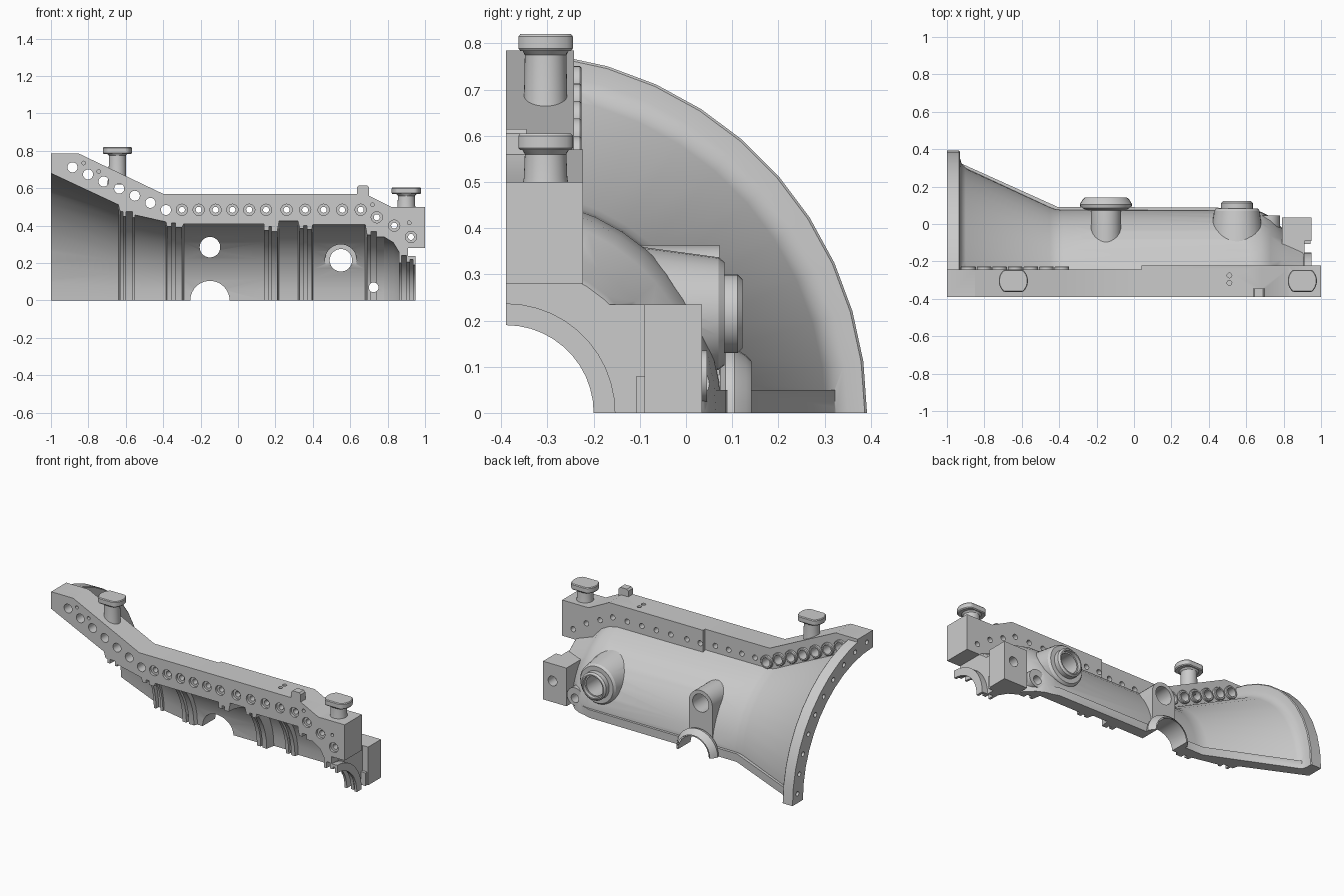
import bpy, bmesh
from math import sin, cos, pi

if "Cube" in bpy.data.objects:
    bpy.data.objects.remove(bpy.data.objects["Cube"])

AX = -0.39   # y of the casing centreline (z = 0)


def collection(name):
    c = bpy.data.collections.new(name)
    bpy.context.scene.collection.children.link(c)
    return c


ADD, CUT = collection("additions"), collection("cutters")


def finish(bm, name, col):
    bmesh.ops.recalc_face_normals(bm, faces=bm.faces)
    me = bpy.data.meshes.new(name)
    bm.to_mesh(me)
    bm.free()
    ob = bpy.data.objects.new(name, me)
    (col or bpy.context.scene.collection).objects.link(ob)
    ob.hide_render = col is not None
    return ob


def place(axis, a, b, d):
    """a, b lie in the section plane, d along the axis"""
    return {'x': (d, a, b), 'y': (a, d, b), 'z': (a, b, d)}[axis]


def loft(name, sections, col):
    bm = bmesh.new()
    rings = [[bm.verts.new(p) for p in s] for s in sections]
    n = len(rings[0])
    for r, s in zip(rings, rings[1:]):
        for i in range(n):
            bm.faces.new((r[i], r[(i + 1) % n], s[(i + 1) % n], s[i]))
    bm.faces.new(rings[0])
    bm.faces.new(rings[-1])
    return finish(bm, name, col)


def lathe(name, axis, a, b, profile, col, n=32):
    return loft(name, [[place(axis, a + r * cos(2 * pi * i / n), b + r * sin(2 * pi * i / n), d)
                        for i in range(n)] for d, r in profile], col)


def cyl(name, axis, a, b, r, d0, d1, col, n=24):
    return lathe(name, axis, a, b, [(d0, r), (d1, r)], col, n)


def prism(name, axis, poly, d0, d1, col):
    return loft(name, [[place(axis, a, b, d) for a, b in poly] for d in (d0, d1)], col)


def box(name, x0, x1, y0, y1, z0, z1, col):
    return prism(name, 'z', [(x0, y0), (x1, y0), (x1, y1), (x0, y1)], z0, z1, col)


# Outer shell with end ring
casing = lathe("turbine_casing_quarter", 'x', AX, 0, [
    (-1, .782), (-.935, .782), (-.93, .777), (-.93, .74), (-.922, .715), (-.9, .692),
    (-.45, .483), (-.42, .472), (-.38, .468), (.62, .466), (.68, .455), (.73, .43),
    (.79, .37), (.9, .335), (.91, .325)], None, 44)

# Split-line flange, with its thicker right half
prism("split_flange", 'y', [(-1, .785), (-.85, .785), (-.4, .57), (.68, .57), (.82, .5),
                            (.84, .5), (.84, .2), (.7, .3), (-.4, .3), (-1, .6)], AX, -.243, ADD)
prism("thick_flange", 'y', [(.04, .57), (.68, .57), (.82, .5), (1, .5), (1, .28),
                            (.84, .28), (.7, .3), (.04, .3)], AX, -.223, ADD)
prism("flange_nub", 'y', [(.635, .55), (.635, .605), (.645, .615), (.69, .615), (.70, .605),
                          (.70, .54)], AX, -.345, ADD)

# Lower edge strip
prism("lower_strip", 'z', [(-.95, .325), (-.92, .322), (-.41, .092), (.6, .086), (.68, .06), (.68, -.3),
                           (-.95, -.3)], 0, .05, ADD)

# Bearing block at the narrow end
box("bearing_block", .79, .912, AX, .035, 0, .235, ADD)
box("bearing_block_end", .9, .95, -.09, .035, 0, .235, ADD)
box("bearing_pad", .9, .943, -.107, -.05, 0, .08, ADD)
cyl("bearing_ring", 'x', AX, 0, .237, .9, .95, ADD, 44)
cyl("drain_boss", 'y', .725, .08, .055, -.3, .045, ADD)

# Port bosses on the back
slot = [(-.23, 0)] + [(-.15 - .08 * cos(pi * i / 16), .283 + .08 * sin(pi * i / 16))
                      for i in range(17)] + [(-.07, 0)]
prism("tall_port_boss", 'y', slot, -.3, .072, ADD)
lathe("half_port_boss", 'y', -.15, 0, [(-.3, .115), (.075, .115), (.085, .135), (.105, .14),
                                       (.13, .125), (.142, .112)], ADD)
lathe("round_port_boss", 'y', .55, .215, [(-.3, .15), (-.1, .145), (.07, .122), (.083, .112), (.083, .085),
                                          (.112, .085), (.122, .075)], ADD)

# Bore with stepped grooves
lathe("bore", 'x', AX, 0, [
    (-1.1, .727), (-.64, .512), (-.63, .475), (-.615, .475), (-.615, .45), (-.6, .45), (-.6, .475),
    (-.565, .475), (-.565, .445), (-.55, .445), (-.55, .457), (-.385, .42), (-.38, .395),
    (-.355, .395), (-.355, .415), (-.335, .415), (-.335, .39), (-.3, .39), (-.29, .41),
    (.14, .41), (.14, .375), (.165, .375), (.165, .395), (.18, .395), (.18, .37), (.21, .37),
    (.22, .425), (.32, .425), (.33, .385), (.35, .385), (.35, .4), (.37, .4), (.37, .38),
    (.395, .38), (.4, .405), (.68, .405), (.69, .35), (.71, .35), (.71, .37), (.74, .37),
    (.74, .34), (.78, .34), (.83, .31), (.86, .26), (.86, .2), (.875, .2), (.875, .24), (.9, .24),
    (.9, .205), (.92, .205), (.92, .22), (.935, .22), (.935, .19), (1.1, .19)], CUT, 44)

# Plain bolt holes along the slope, with raised seats behind
for i in range(7):
    x, z = -.885 + i * .0833, .712 - i * .038
    cyl("slope_bolt_hole", 'y', x, z, .027, -.42, -.17, CUT)
    lathe("slope_bolt_seat", 'y', x, z, [(-.3, .039), (-.23, .039), (-.226, .035)], ADD, 24)

# Counterbored bolt holes along the level part and right slope
bolts = [(-.3 + i * .09, .485) for i in range(6)] + [(.26 + i * .099, .485) for i in range(5)]
bolts += [(.742, .445), (.835, .4), (.925, .34)]
for x, z in bolts:
    lathe("stepped_bolt_hole", 'y', x, z, [(-.42, .03), (-.375, .03), (-.375, .016), (-.19, .016)], CUT, 24)

# Dowel holes
for x, z in [(-.825, .735), (-.745, .69), (.72, .512), (.915, .415)]:
    cyl("dowel_hole", 'y', x, z, .01, -.42, -.34, CUT, 12)
for y in (-.275, -.315):
    cyl("top_hole", 'z', .51, y, .013, .53, .6, CUT, 12)

# End-ring bolt holes
for i in range(10):
    t = pi / 2 * (i + .5) / 10
    cyl("ring_bolt_hole", 'x', AX + .735 * cos(t), .735 * sin(t), .014, -1.05, -.96, CUT, 16)

# Port openings
cyl("tall_port_hole", 'y', -.15, .285, .055, -.35, .3, CUT)
cyl("half_port_hole", 'y', -.15, 0, .105, -.35, .3, CUT, 40)
lathe("round_port_hole", 'y', .55, .215, [(-.35, .085), (-.035, .085), (-.035, .06), (.1, .06),
                                          (.1, .068), (.3, .068)], CUT)
cyl("drain_hole", 'y', .725, .07, .026, -.35, .3, CUT)
cyl("block_hole", 'y', .885, .13, .03, -.03, .1, CUT)

# Trim to one quarter
box("trim_front", -1.3, 1.3, -1.5, AX, -1.2, 1.2, CUT)
box("trim_bottom", -1.31, 1.31, -1.4, 1, -1.3, 0, CUT)

for col, op in ((ADD, 'UNION'), (CUT, 'DIFFERENCE')):
    m = casing.modifiers.new(op.lower(), 'BOOLEAN')
    m.operation, m.operand_type, m.collection, m.solver = op, 'COLLECTION', col, 'EXACT'
dg = bpy.context.evaluated_depsgraph_get()
mesh = bpy.data.meshes.new_from_object(casing.evaluated_get(dg))
casing.modifiers.clear()
casing.data = mesh
for col in (ADD, CUT):
    for ob in list(col.objects):
        bpy.data.objects.remove(ob)
    bpy.data.collections.remove(col)

# Lifting lugs: round stem under a flat-sided head
parts = [casing]
for name, x, z0, z1 in (("left_lifting_lug", -.645, .62, .82), ("right_lifting_lug", .9, .46, .605)):
    y, secs = -.304, []
    for d, r, flat in ((z0, .055, .055), (z0 + .05, .047, .047), (z1 - .045, .045, .045), (z1 - .036, .054, .05),
                       (z1 - .036, .074, .055), (z1 - .031, .078, .059),
                       (z1 - .005, .078, .059), (z1, .074, .055)):
        secs.append([(x + r * cos(2 * pi * i / 40), y + max(-flat, min(flat, r * sin(2 * pi * i / 40))), d)
                     for i in range(40)])
    parts.append(loft(name, secs, None))

# Smooth shading with crisp edges
bpy.context.view_layer.update()
bpy.ops.object.select_all(action='DESELECT')
for ob in parts:
    ob.select_set(True)
bpy.context.view_layer.objects.active = casing
bpy.ops.object.shade_smooth_by_angle(angle=.5)
